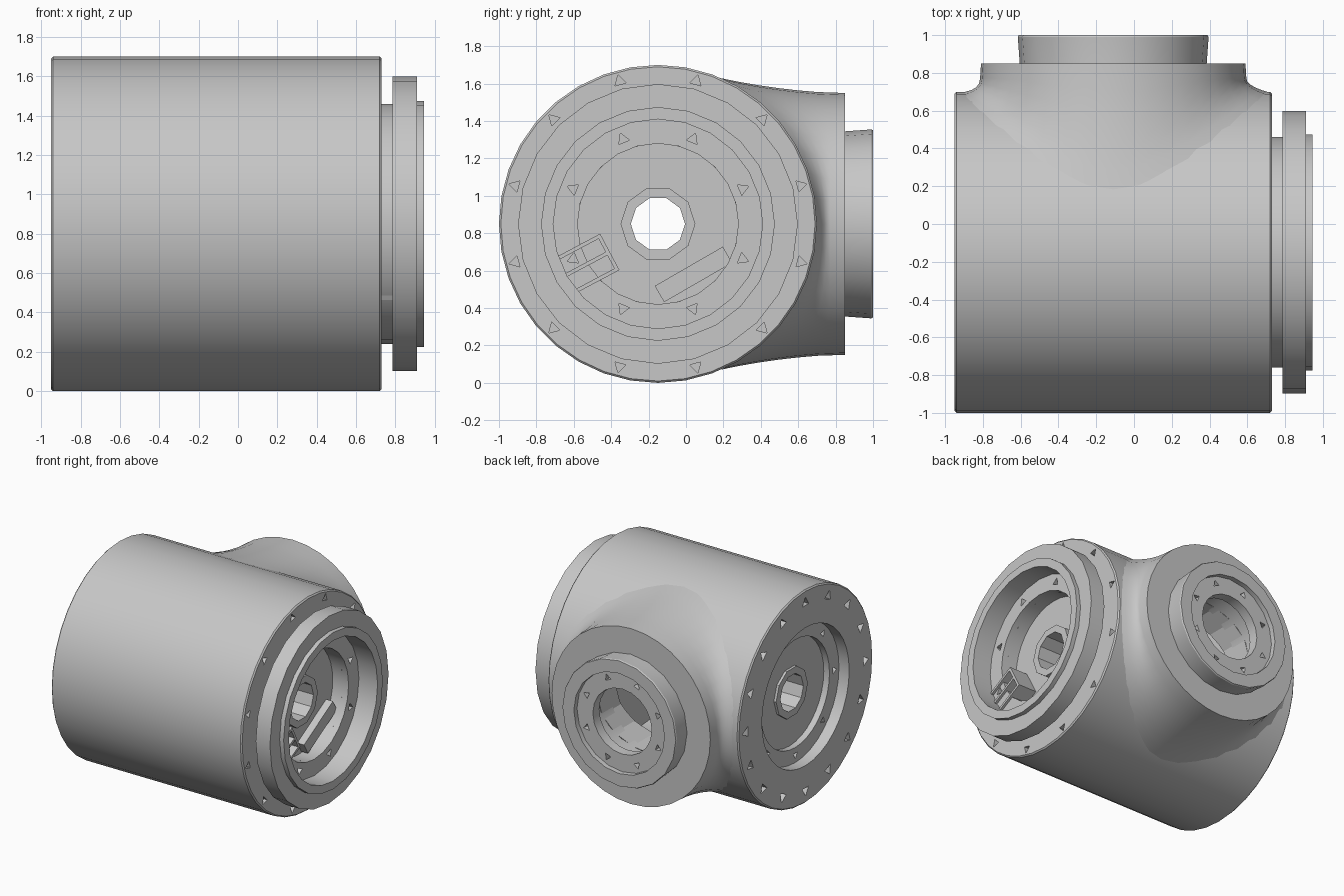
import bpy, bmesh
from math import sin, cos, pi, sqrt, radians
from mathutils import Vector, Matrix

cube = bpy.data.objects.get("Cube")
if cube:
    bpy.data.objects.remove(cube, do_unlink=True)

metal = bpy.data.materials.new("plain grey metal")
metal.use_nodes = True
metal.diffuse_color = (0.57, 0.57, 0.57, 1)
metal.node_tree.nodes["Principled BSDF"].inputs["Base Color"].default_value = (0.57, 0.57, 0.57, 1)

AXIS_Y, AXIS_Z, PORT_X = -0.15, 0.85, -0.11
R = 0.85


def on_barrel(a, r, t):
    """Point at distance a along the barrel axis, radius r, angle t."""
    return Vector((a, AXIS_Y + r * cos(t), AXIS_Z + r * sin(t)))


def on_port(a, r, t):
    """Point at distance a along the rear port axis, radius r, angle t."""
    return Vector((PORT_X + r * cos(t), a, AXIS_Z + r * sin(t)))


def finish(name, bm, smooth=True):
    bmesh.ops.recalc_face_normals(bm, faces=bm.faces)
    mesh = bpy.data.meshes.new(name)
    bm.to_mesh(mesh)
    bm.free()
    mesh.materials.append(metal)
    ob = bpy.data.objects.new(name, mesh)
    bpy.context.collection.objects.link(ob)
    if smooth:
        activate(ob)
        bpy.ops.object.shade_smooth_by_angle(angle=radians(30))
    return ob


def activate(ob):
    bpy.ops.object.select_all(action="DESELECT")
    ob.select_set(True)
    bpy.context.view_layer.objects.active = ob


def bridge(bm, rings, closed):
    n = len(rings[0])
    for i in range(len(rings) if closed else len(rings) - 1):
        a, b = rings[i], rings[(i + 1) % len(rings)]
        for k in range(n):
            j = (k + 1) % n
            bm.faces.new((a[k], a[j], b[j], b[k]))


def revolve(name, profile, place, sides):
    """Closed profile of (axial, radius) points turned round an axis."""
    bm = bmesh.new()
    rings = [[bm.verts.new(place(a, r, 2 * pi * k / sides)) for k in range(sides)]
             for a, r in profile]
    bridge(bm, rings, True)
    return finish(name, bm)


def rods(bm, place, start, end, radius, ring, count, sides=3, phase=0.0):
    """Solid rods set in a circle, used to drill holes."""
    for i in range(count):
        t = 2 * pi * i / count + phase
        centre = place(0, ring, t) - place(0, 0, 0)
        loops = [[bm.verts.new(place(a, radius, 2 * pi * k / sides + t) + centre)
                  for k in range(sides)] for a in (start, end)]
        bridge(bm, loops, False)
        for loop in loops:
            bm.faces.new(loop)


def drill(ob, bm):
    cutter = finish("hole_cutter", bm, False)
    cutter.hide_render = True
    mod = ob.modifiers.new("holes", "BOOLEAN")
    mod.operation, mod.solver, mod.object = "DIFFERENCE", "EXACT", cutter
    activate(ob)
    bpy.ops.object.modifier_move_to_index(modifier=mod.name, index=0)
    bpy.ops.object.modifier_apply(modifier=mod.name)
    bpy.data.objects.remove(cutter, do_unlink=True)


# Main barrel, hollow, with a stepped recess at each end
barrel = revolve("barrel_housing", [
    (-0.95, 0.84), (-0.94, R), (0.72, R), (0.73, 0.84),
    (0.73, 0.43), (0.64, 0.43), (0.64, 0.18), (0.5, 0.18), (0.5, 0.62),
    (-0.65, 0.62), (-0.65, 0.18), (-0.81, 0.18), (-0.81, 0.43),
    (-0.86, 0.43), (-0.86, 0.55), (-0.95, 0.55)], on_barrel, 36)
cut = bmesh.new()
rods(cut, on_barrel, 0.68, 0.8, 0.035, 0.79, 12, phase=pi / 12)
rods(cut, on_barrel, -1.0, -0.89, 0.045, 0.75, 16)
rods(cut, on_barrel, -0.9, -0.82, 0.03, 0.49, 8)
rods(cut, on_port, 0.1, 1.1, 0.4, 0, 1, 16)
drill(barrel, cut)

# Cable tube along the barrel axis, its ends forming the hub rings
revolve("cable_tube", [(-0.83, 0.2), (0.67, 0.2), (0.67, 0.145), (-0.83, 0.145)], on_barrel, 10)

# Stepped output flange on the right end
flange = revolve("output_flange", [
    (0.72, 0.61), (0.785, 0.61), (0.785, 0.748), (0.91, 0.748), (0.91, 0.625),
    (0.945, 0.625), (0.945, 0.56), (0.78, 0.56), (0.78, 0.43), (0.72, 0.43)], on_barrel, 24)
cut = bmesh.new()
rods(cut, on_barrel, 0.74, 0.85, 0.035, 0.49, 8, phase=pi / 8)
drill(flange, cut)

# Rear boss, blended into the barrel along their meeting curve
SIDES, STEPS = 36, 5
bm = bmesh.new()
columns = []
for k in range(SIDES):
    t = 2 * pi * k / SIDES
    lift = sin(t) ** 2
    foot_r = 0.83 - 0.05 * lift
    meet, foot = [AXIS_Y + sqrt(R * R - (r * sin(t)) ** 2) for r in (0.7, foot_r)]
    top = min(0.79, meet + 0.07 + 0.3 * lift)
    mid = meet + 0.1 * lift + 0.03 * max(0, cos(t))
    mid_r = 0.705 + 0.02 * lift
    line = [(0.85, 0.46), (0.85, 0.7)]
    for s in range(STEPS + 1):
        u = s / STEPS
        w = ((1 - u) ** 2, 2 * u * (1 - u), u * u)
        line.append((w[0] * top + w[1] * mid + w[2] * (foot - 0.005),
                     w[0] * 0.705 + w[1] * mid_r + w[2] * foot_r))
    columns.append([bm.verts.new(on_port(a, r, t)) for a, r in line])
bridge(bm, [list(ring) for ring in zip(*columns)], False)
finish("rear_boss", bm)

# Collar round the rear opening, with a thin holed lip inside
collar = revolve("rear_collar", [
    (0.55, 0.495), (0.85, 0.495), (0.99, 0.505), (1.0, 0.5), (1.0, 0.4),
    (0.96, 0.4), (0.96, 0.26), (0.88, 0.26), (0.88, 0.4), (0.55, 0.4)], on_port, 20)
cut = bmesh.new()
rods(cut, on_port, 0.92, 0.98, 0.03, 0.34, 8, phase=pi / 8)
drill(collar, cut)


def blocks(name, y, z, angle, parts):
    """Boxes (x, across, up, three sizes) sharing one turned frame."""
    bm = bmesh.new()
    turn = Matrix.Translation((0, y, z)) @ Matrix.Rotation(radians(angle), 4, "X")
    for px, py, pz, sx, sy, sz in parts:
        size = Matrix.Diagonal((sx, sy, sz, 1))
        bmesh.ops.create_cube(bm, size=1, matrix=turn @ Matrix.Translation((px, py, pz)) @ size)
    finish(name, bm, False)


# Open connector socket and clip bar on the recess floor
walls = [(0.71, 0, s * 0.1, 0.18, 0.3, 0.02) for s in (-1, 0, 1)]
walls += [(0.71, s * 0.14, 0, 0.18, 0.02, 0.22) for s in (-1, 1)]
blocks("connector_socket", -0.54, 0.63, 28, walls)
blocks("clip_bar", 0.04, 0.58, 30, [(0.66, 0, 0, 0.08, 0.42, 0.1)])
